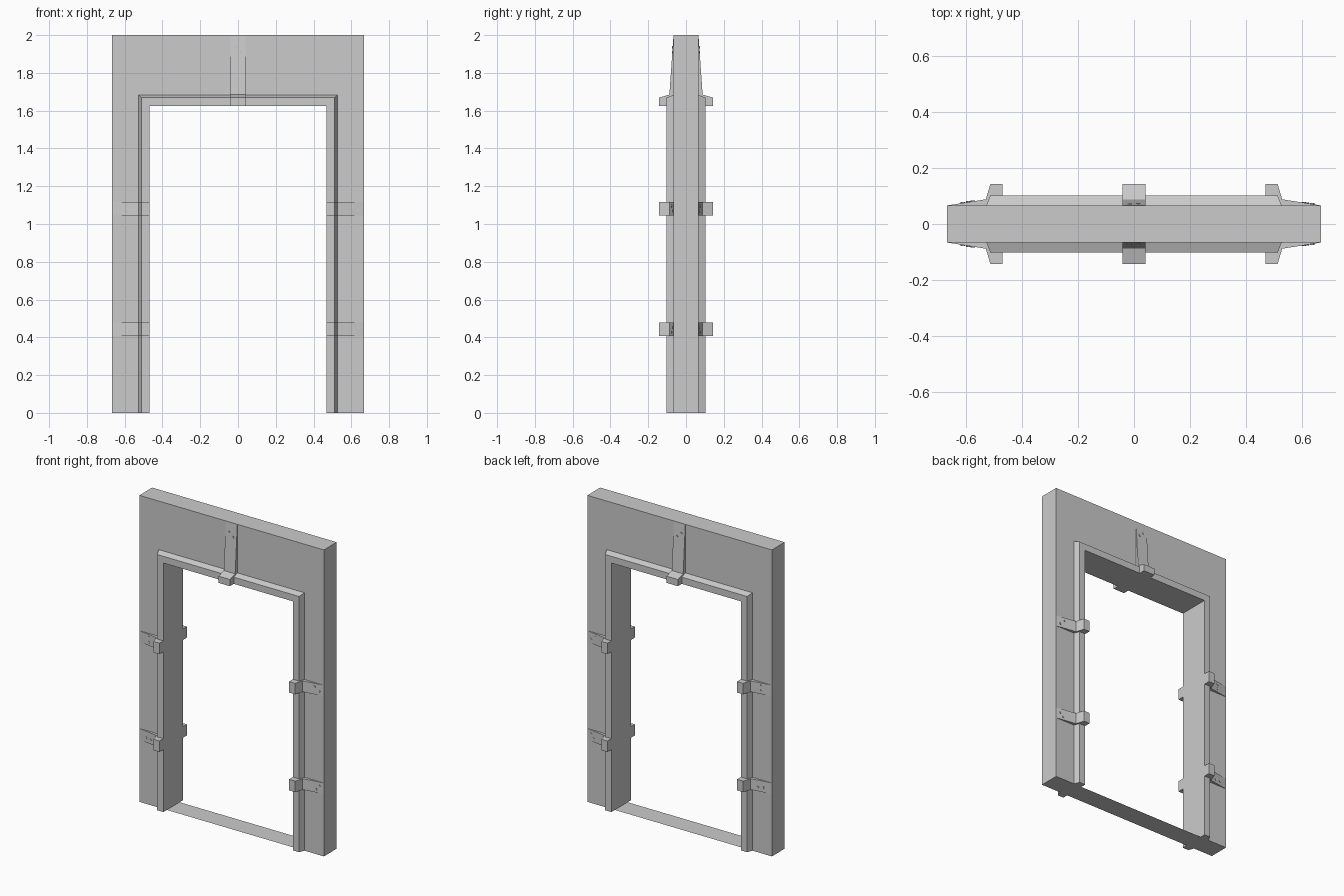
import bpy, bmesh
from mathutils import Vector

if "Cube" in bpy.data.objects:
    bpy.data.objects.remove(bpy.data.objects["Cube"])

W, H, T = 0.666, 2.0, 0.066       # wall half width, height, half thickness
OX, OZ = 0.468, 1.625             # opening half width and height


def finish(name, bm):
    bmesh.ops.recalc_face_normals(bm, faces=bm.faces)
    me = bpy.data.meshes.new(name)
    bm.to_mesh(me)
    bm.free()
    ob = bpy.data.objects.new(name, me)
    bpy.context.collection.objects.link(ob)
    return ob


def prism(name, pts, offset):
    """Extrude a closed 3D outline along an offset vector."""
    bm = bmesh.new()
    face = bm.faces.new([bm.verts.new(p) for p in pts])
    new = bmesh.ops.extrude_face_region(bm, geom=[face], use_keep_orig=True)
    verts = [g for g in new["geom"] if isinstance(g, bmesh.types.BMVert)]
    bmesh.ops.translate(bm, verts=verts, vec=Vector(offset))
    return finish(name, bm)


# Wall slab with the door opening
outline = [(-W, 0), (-W, H), (W, H), (W, 0), (OX, 0), (OX, OZ), (-OX, OZ), (-OX, 0)]
prism("wall", [(x, -T, z) for x, z in outline], (0, 2 * T, 0))

# Flat threshold strip across the floor
bm = bmesh.new()
bm.faces.new([bm.verts.new(p) for p in
              [(-OX, -T, 0), (OX, -T, 0), (OX, T, 0), (-OX, T, 0)]])
finish("threshold", bm)


# Bevelled trim swept around the opening with mitred corners
def trim(name, s):
    bm = bmesh.new()
    profile = [(0, T), (0, 0.102), (0.044, 0.102), (0.058, T)]
    rings = []
    for side, top in [(-1, 0), (-1, 1), (1, 1), (1, 0)]:
        rings.append([bm.verts.new((side * (OX + d), s * y, top * (OZ + d)))
                      for d, y in profile])
    for a, b in zip(rings, rings[1:]):
        for i in range(4):
            j = (i + 1) % 4
            bm.faces.new((a[i], a[j], b[j], b[i]))
    bm.faces.new(rings[0])
    bm.faces.new(rings[-1])
    finish(name, bm)


# Bracket profile: distance out from the opening edge, depth from wall centre
def bracket_profile(length):
    return [(0, T), (0, 0.142), (0.044, 0.142), (0.060, 0.088), (length, T)]


def strap_depth(d, length):
    return T + (0.088 - T) * (length - d) / (length - 0.060)


def bolt(name, x, z, y, s):
    r = 0.008
    hexagon = [(r, 0), (r / 2, .87 * r), (-r / 2, .87 * r),
               (-r, 0), (-r / 2, -.87 * r), (r / 2, -.87 * r)]
    prism(name, [(x + a, s * (y - 0.006), z + b) for a, b in hexagon], (0, s * 0.009, 0))


# Side brackets: side, bottom height, two bolt positions (x, z)
SIDE = [(-1, 0.407, [(-0.61, 0.437), (-0.575, 0.432)]),
        (-1, 1.045, [(-0.59, 1.10), (-0.59, 1.067)]),
        (1, 0.407, [(0.615, 0.427), (0.635, 0.453)]),
        (1, 1.045, [(0.605, 1.095), (0.635, 1.07)])]

for s, face in [(-1, "front"), (1, "back")]:
    trim(f"{face}_trim", s)
    L = W - OX
    for side, z, bolts in SIDE:
        prism(f"{face}_side_bracket",
              [(side * (OX + d), s * y, z) for d, y in bracket_profile(L)], (0, 0, 0.072))
        for bx, bz in bolts:
            bolt(f"{face}_bolt", bx, bz, strap_depth(abs(bx) - OX, L), s)
    # Top bracket
    L = H - OZ
    prism(f"{face}_top_bracket",
          [(-0.041, s * y, OZ + d) for d, y in bracket_profile(L)], (0.082, 0, 0))
    for bx, bz in [(-0.015, 1.935), (0.015, 1.91)]:
        bolt(f"{face}_bolt", bx, bz, strap_depth(bz - OZ, L), s)
